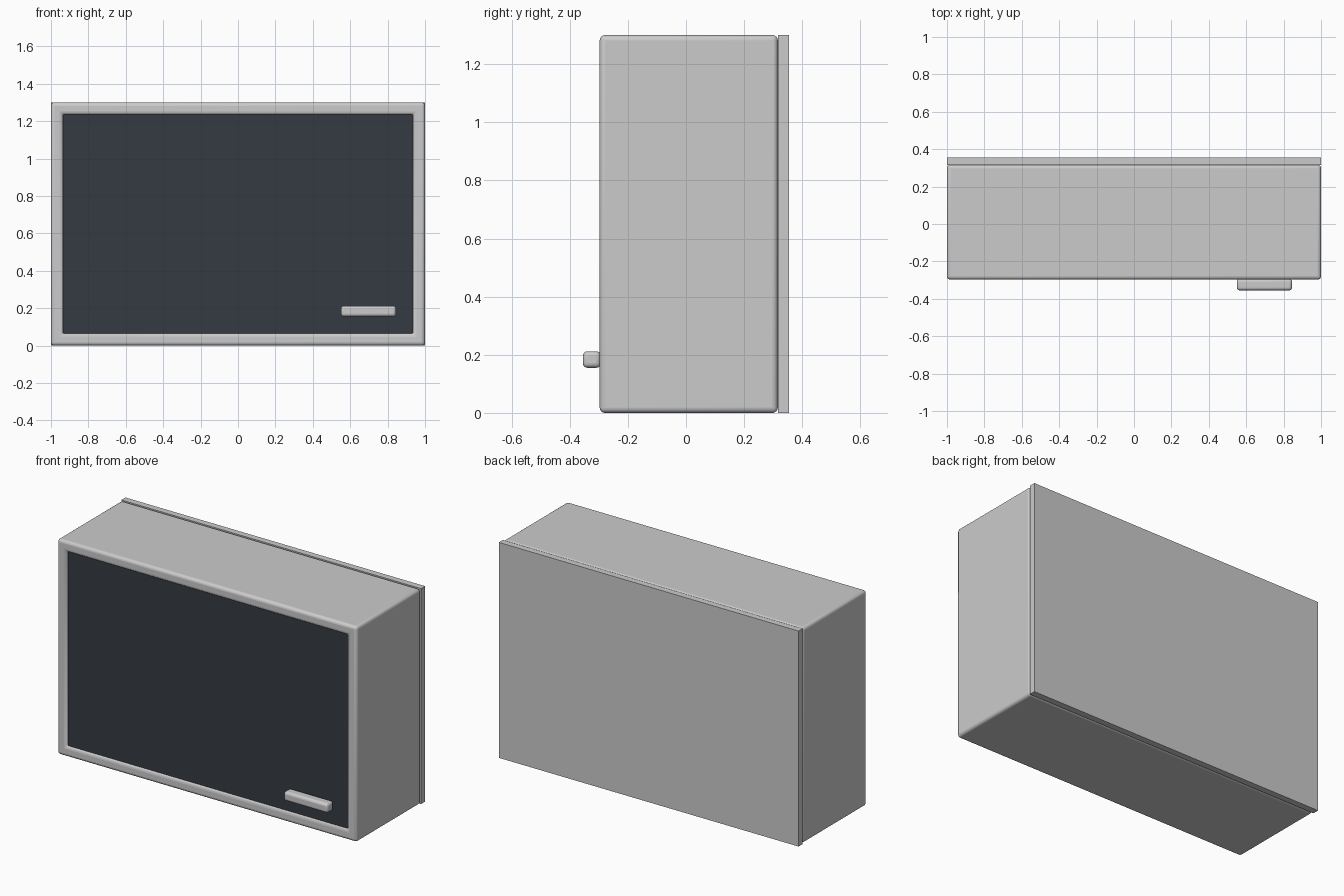
import bpy, bmesh, math

if "Cube" in bpy.data.objects:
    bpy.data.objects.remove(bpy.data.objects["Cube"])

def finish(name, bm, bevel=0.0, segs=4, color=None):
    bmesh.ops.recalc_face_normals(bm, faces=bm.faces)
    me = bpy.data.meshes.new(name)
    bm.to_mesh(me)
    bm.free()
    ob = bpy.data.objects.new(name, me)
    bpy.context.collection.objects.link(ob)
    if bevel:
        m = ob.modifiers.new("Bevel", 'BEVEL')
        m.width, m.segments, m.limit_method = bevel, segs, 'ANGLE'
    if color:
        mat = bpy.data.materials.new(name + "_colour")
        mat.diffuse_color = color
        mat.use_nodes = True
        mat.node_tree.nodes["Principled BSDF"].inputs["Base Color"].default_value = mat.diffuse_color
        me.materials.append(mat)
    bpy.ops.object.select_all(action='DESELECT')
    bpy.context.view_layer.objects.active = ob
    ob.select_set(True)
    bpy.ops.object.shade_smooth_by_angle(angle=math.radians(35))
    return ob

def box(name, x, y, z, **kw):
    bm = bmesh.new()
    bmesh.ops.create_cube(bm, size=1)
    for v in bm.verts:
        v.co = [(a + b) / 2 + c * (b - a) for c, (a, b) in zip(v.co, (x, y, z))]
    return finish(name, bm, **kw)

# Hollow cabinet shell: rectangular ring with rounded front rim
W, H, T = 1.0, 1.3, 0.064
F, B = -0.297, 0.316
bm = bmesh.new()
loops = []
for y, t in ((F, 0), (F, T), (B, T), (B, 0)):
    loops.append([bm.verts.new(p) for p in
                  ((-W + t, y, t), (W - t, y, t), (W - t, y, H - t), (-W + t, y, H - t))])
for i in range(4):
    a, b = loops[i], loops[(i + 1) % 4]
    for j in range(4):
        k = (j + 1) % 4
        bm.faces.new((a[j], a[k], b[k], b[j]))
finish("cabinet_shell", bm, bevel=0.018)

# Back panel closing the shell
box("back_panel", (-W, W), (B, 0.355), (0, H))

# Dark door, slightly recessed in the frame
box("door", (-0.936, 0.936), (-0.285, -0.245), (0.064, 1.236), color=(0.035, 0.042, 0.055, 1))

# Rounded bar handle
box("handle", (0.55, 0.845), (-0.355, -0.293), (0.155, 0.212), bevel=0.016)
